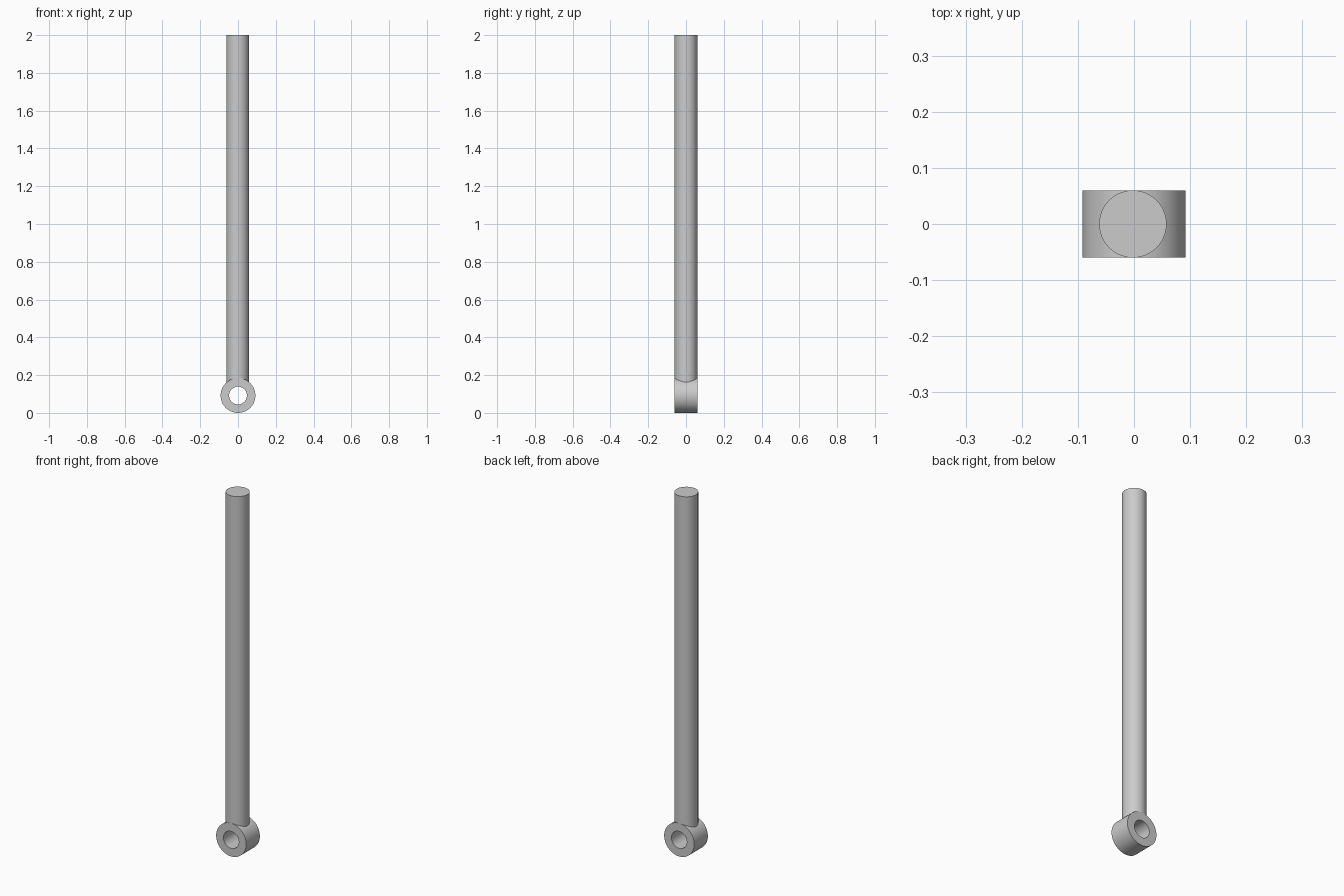
import bpy, bmesh
from math import cos, sin, tau

cube = bpy.data.objects.get("Cube")
if cube:
    bpy.data.objects.remove(cube, do_unlink=True)

# Single plain grey metal
grey = bpy.data.materials.new("grey_metal")
grey.use_nodes = True
colour = (0.6, 0.6, 0.6, 1)
grey.diffuse_color = colour
grey.node_tree.nodes["Principled BSDF"].inputs["Base Color"].default_value = colour

ROD_RADIUS = 0.06
EYE_RADIUS, HOLE_RADIUS = 0.092, 0.047
SIDES = 96


def finish(obj):
    obj.data.materials.append(grey)
    bpy.ops.object.select_all(action="DESELECT")
    obj.select_set(True)
    bpy.context.view_layer.objects.active = obj
    bpy.ops.object.shade_smooth_by_angle()


# Long round rod, its lower end sunk into the wall of the eye
bottom, top = 0.155, 2.0
bpy.ops.mesh.primitive_cylinder_add(vertices=SIDES, radius=ROD_RADIUS, depth=top - bottom,
                                    location=(-0.002, 0, (top + bottom) / 2))
rod = bpy.context.object
rod.name = "rod"
finish(rod)

# Eye: a rectangular ring section swept about the front-to-back axis
section = [(EYE_RADIUS, -ROD_RADIUS), (EYE_RADIUS, ROD_RADIUS),
           (HOLE_RADIUS, ROD_RADIUS), (HOLE_RADIUS, -ROD_RADIUS)]
bm = bmesh.new()
loops = [[bm.verts.new((r * cos(tau * i / SIDES), y, r * sin(tau * i / SIDES)))
          for r, y in section] for i in range(SIDES)]
for i, a in enumerate(loops):
    b = loops[(i + 1) % SIDES]
    for j in range(len(section)):
        k = (j + 1) % len(section)
        bm.faces.new((a[j], a[k], b[k], b[j]))
bmesh.ops.recalc_face_normals(bm, faces=bm.faces)
mesh = bpy.data.meshes.new("eye_ring")
bm.to_mesh(mesh)
bm.free()
eye = bpy.data.objects.new("eye_ring", mesh)
eye.location.z = EYE_RADIUS
bpy.context.collection.objects.link(eye)
finish(eye)
